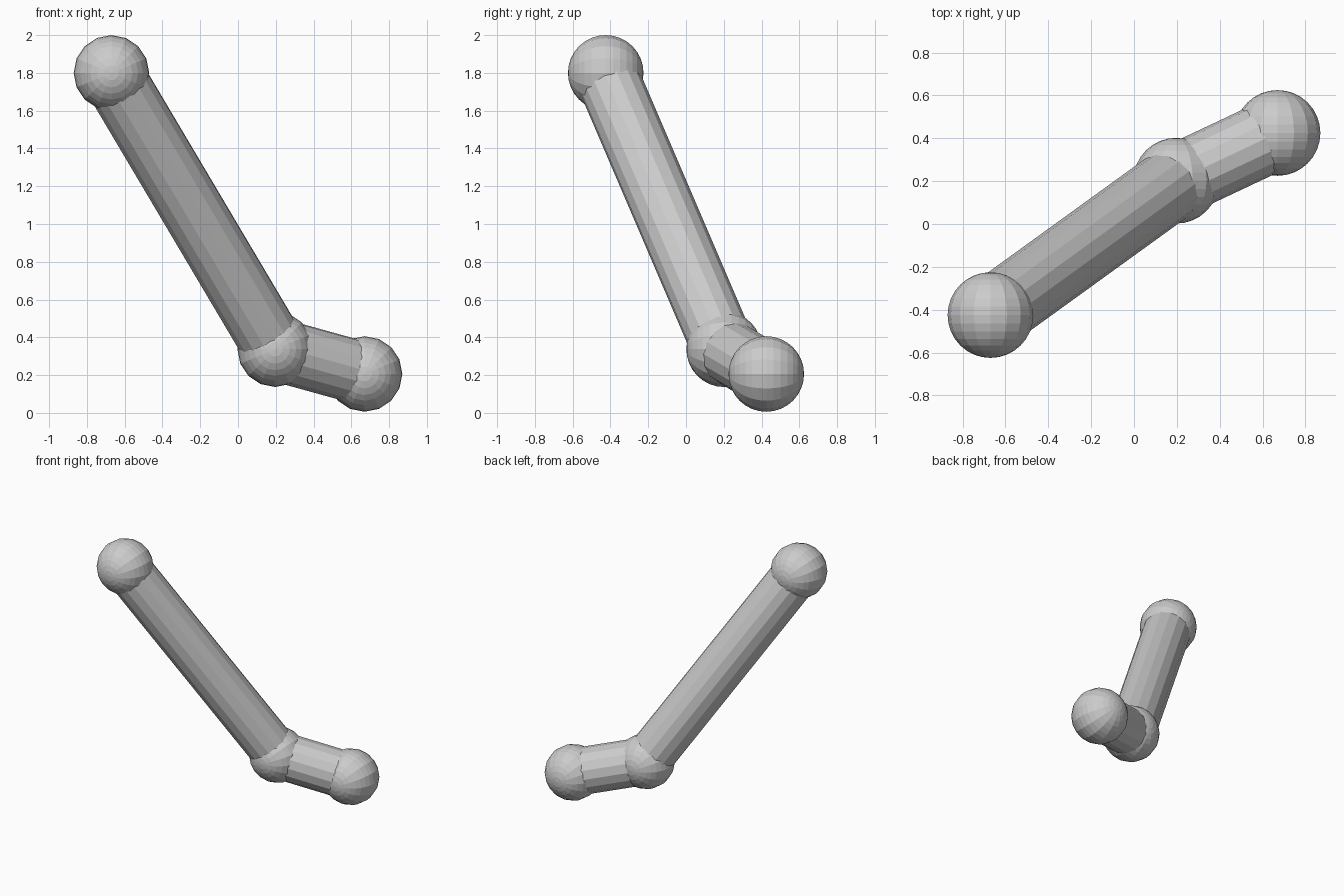
import bpy, math
from mathutils import Vector

if "Cube" in bpy.data.objects:
    bpy.data.objects.remove(bpy.data.objects["Cube"])

R_BALL, R_ROD, SIDES = 0.2, 0.168, 16


def ball(name, p):
    # poles point front to back
    bpy.ops.mesh.primitive_uv_sphere_add(segments=16, ring_count=16, radius=R_BALL,
                                         location=p, rotation=(math.pi / 2, 0, 0))
    bpy.context.object.name = name


def rod(name, a, b):
    d = b - a
    bpy.ops.mesh.primitive_cylinder_add(vertices=SIDES, radius=R_ROD, depth=d.length,
                                        location=(a + b) / 2)
    o = bpy.context.object
    o.name = name
    o.rotation_euler = d.to_track_quat('Z', 'Y').to_euler()


top = Vector((-0.67, -0.425, 1.8))
elbow = Vector((0.197, 0.202, 0.337))
end = Vector((0.67, 0.425, 0.206))

# joints
ball("top_joint", top)
ball("elbow_joint", elbow)
ball("end_joint", end)

# rods between the joints
rod("long_rod", top, elbow)
rod("short_rod", elbow, end)
